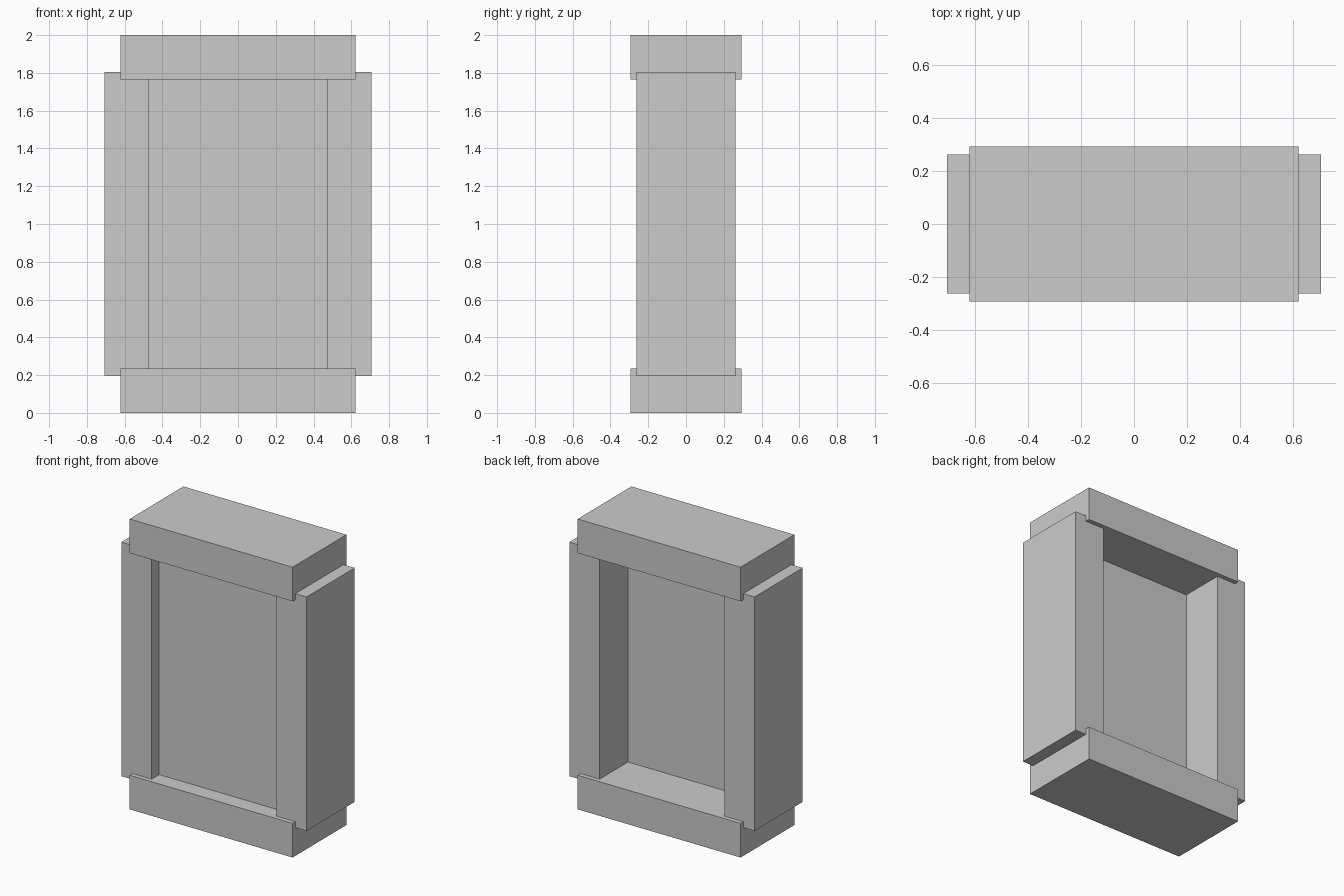
import bpy
import bmesh
from mathutils import Vector

if "Cube" in bpy.data.objects:
    bpy.data.objects.remove(bpy.data.objects["Cube"])


def box(name, low, high):
    """Flat-faced box between two opposite corners."""
    low, high = Vector(low), Vector(high)
    bm = bmesh.new()
    bmesh.ops.create_cube(bm, size=1)
    bmesh.ops.scale(bm, vec=high - low, verts=bm.verts)
    mesh = bpy.data.meshes.new(name)
    bm.to_mesh(mesh)
    bm.free()
    obj = bpy.data.objects.new(name, mesh)
    obj.location = (low + high) / 2
    bpy.context.collection.objects.link(obj)
    return obj


HEIGHT = 2.0
RAIL_X, RAIL_Y, RAIL_H = 0.621, 0.293, 0.235
POST_IN, POST_OUT, POST_Y = 0.475, 0.706, 0.262
POST_Z = 0.194

# Top and bottom rails
for name, z in (("bottom_rail", 0), ("top_rail", HEIGHT - RAIL_H)):
    box(name, (-RAIL_X, -RAIL_Y, z), (RAIL_X, RAIL_Y, z + RAIL_H))

# Side posts, notched into the rails
for name, x in (("left_post", -POST_OUT), ("right_post", POST_IN)):
    box(name, (x, -POST_Y, POST_Z),
        (x + POST_OUT - POST_IN, POST_Y, HEIGHT - POST_Z))

# Recessed panel, set nearer the front
box("panel", (-POST_IN, -0.18, RAIL_H), (POST_IN, -0.047, HEIGHT - RAIL_H))
